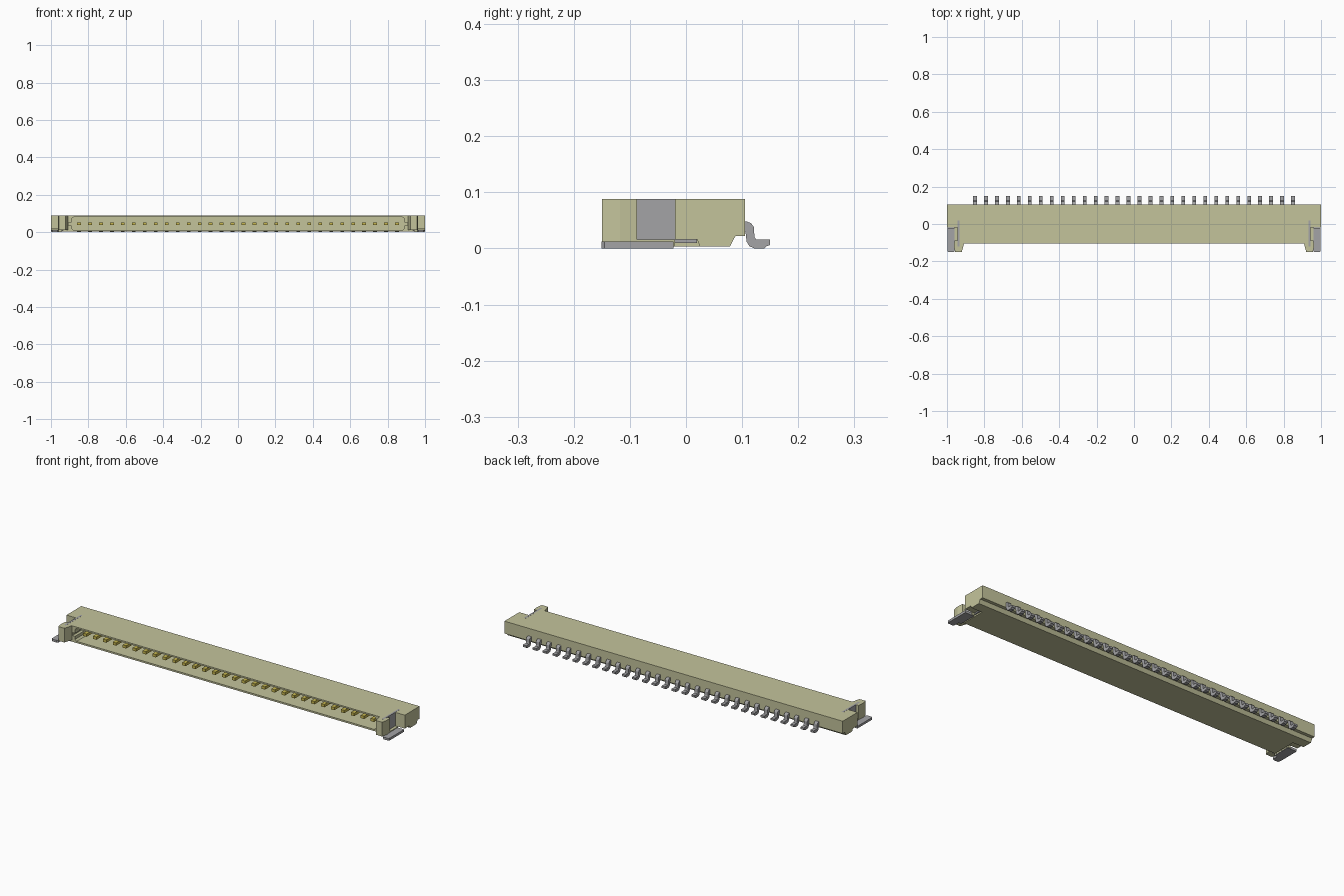
import bpy, bmesh
from mathutils import Vector

cube = bpy.data.objects.get("Cube")
if cube:
    bpy.data.objects.remove(cube, do_unlink=True)


def material(name, rgb):
    m = bpy.data.materials.new(name)
    m.diffuse_color = (*rgb, 1)
    m.use_nodes = True
    bsdf = next(n for n in m.node_tree.nodes if n.type == 'BSDF_PRINCIPLED')
    bsdf.inputs["Base Color"].default_value = (*rgb, 1)
    return m


BEIGE = material("beige plastic", (0.55, 0.55, 0.33))
GREY = material("grey metal", (0.37, 0.37, 0.38))
GOLD = material("gold contact", (0.58, 0.48, 0.08))


def prism(name, pts, axis, lo, hi, mat):
    """Extrude a 2D outline along one axis; the outline uses the other two axes in order."""
    bm = bmesh.new()

    def place(p, t):
        c = list(p)
        c.insert(axis, t)
        return bm.verts.new(c)

    a = [place(p, lo) for p in pts]
    b = [place(p, hi) for p in pts]
    bm.faces.new(a)
    bm.faces.new(b[::-1])
    for i in range(len(pts)):
        j = (i + 1) % len(pts)
        bm.faces.new((a[i], b[i], b[j], a[j]))
    bmesh.ops.recalc_face_normals(bm, faces=bm.faces)
    me = bpy.data.meshes.new(name)
    bm.to_mesh(me)
    bm.free()
    me.materials.append(mat)
    ob = bpy.data.objects.new(name, me)
    bpy.context.scene.collection.objects.link(ob)
    return ob


def box(name, x, y, z, mat):
    return prism(name, [(x[0], y[0]), (x[1], y[0]), (x[1], y[1]), (x[0], y[1])], 2, z[0], z[1], mat)


def cut(ob, cutter):
    cutter.hide_render = True
    mod = ob.modifiers.new("cut", 'BOOLEAN')
    mod.operation = 'DIFFERENCE'
    mod.solver = 'EXACT'
    mod.object = cutter
    dg = bpy.context.evaluated_depsgraph_get()
    dg.update()
    me = bpy.data.meshes.new_from_object(ob.evaluated_get(dg))
    ob.modifiers.clear()
    ob.data = me
    bpy.data.objects.remove(cutter, do_unlink=True)


TOP = 0.088
BODY_X = 0.937

# Housing shell with an undercut at the rear and an open front
housing = prism("housing", [(-0.105, 0.003), (0.078, 0.003), (0.088, 0.022), (0.105, 0.022),
                            (0.105, TOP), (-0.105, TOP)], 0, -BODY_X, BODY_X, BEIGE)
half = [(0.88, 0.012), (0.89, 0.02), (0.89, 0.036), (0.905, 0.036),
        (0.905, 0.052), (0.89, 0.052), (0.89, 0.072), (0.88, 0.080)]
cavity = half + [(-x, z) for x, z in reversed(half)]
cut(housing, prism("cavity_cutter", cavity, 1, -0.2, 0.04, BEIGE))

# End parts, built on both sides
for side, s in (("left", 1), ("right", -1)):
    def xs(a, b):
        return (min(s * a, s * b), max(s * a, s * b))

    # Wing at the rear corner
    prism(side + "_wing", [(-0.02, 0.016), (0.02, 0.016), (0.025, 0.003), (0.078, 0.003),
                           (0.088, 0.022), (0.105, 0.022), (0.105, TOP), (-0.02, TOP)],
          0, *xs(BODY_X, 1.0), BEIGE)
    # Flared guide at the front corner
    guide = [(0.909, -0.105), (0.921, -0.15), (0.957, -0.15), (0.963, -0.118),
             (0.960, -0.087), (0.945, -0.087), (0.937, -0.105)]
    prism(side + "_guide", [(s * x, y) for x, y in guide], 2, 0.012, TOP, BEIGE)
    # Low ledge beside the anchor plate
    box(side + "_ledge", xs(0.944, 0.960), (-0.118, -0.02), (0.003, 0.016), BEIGE)
    # Metal anchor: upright plate and solder foot
    box(side + "_anchor_plate", xs(0.934, 0.944), (-0.12, 0.02), (0.010, TOP + 0.0004), GREY)
    foot = [(0.945, -0.115), (0.960, -0.115), (0.960, -0.145), (0.966, -0.151),
            (0.992, -0.151), (0.998, -0.145), (0.998, -0.022), (0.945, -0.022)]
    prism(side + "_solder_foot", [(s * x, y) for x, y in foot], 2, 0.0, 0.012, GREY)

# Thirty contacts: gold pin inside, bent grey tail behind
tail_outline = [(0.086, 0.048), (0.108, 0.048), (0.116, 0.045), (0.121, 0.038), (0.122, 0.020),
                (0.125, 0.016), (0.150, 0.016), (0.150, 0.006), (0.144, 0.004), (0.140, 0.0),
                (0.122, 0.0), (0.113, 0.004), (0.108, 0.012), (0.106, 0.030), (0.086, 0.032)]
COUNT = 30
for i in range(COUNT):
    x = -0.85 + 1.7 * i / (COUNT - 1)
    box(f"contact_pin_{i + 1}", (x - 0.010, x + 0.010), (-0.08, 0.05), (0.037, 0.052), GOLD)
    prism(f"contact_tail_{i + 1}", tail_outline, 0, x - 0.010, x + 0.010, GREY)
